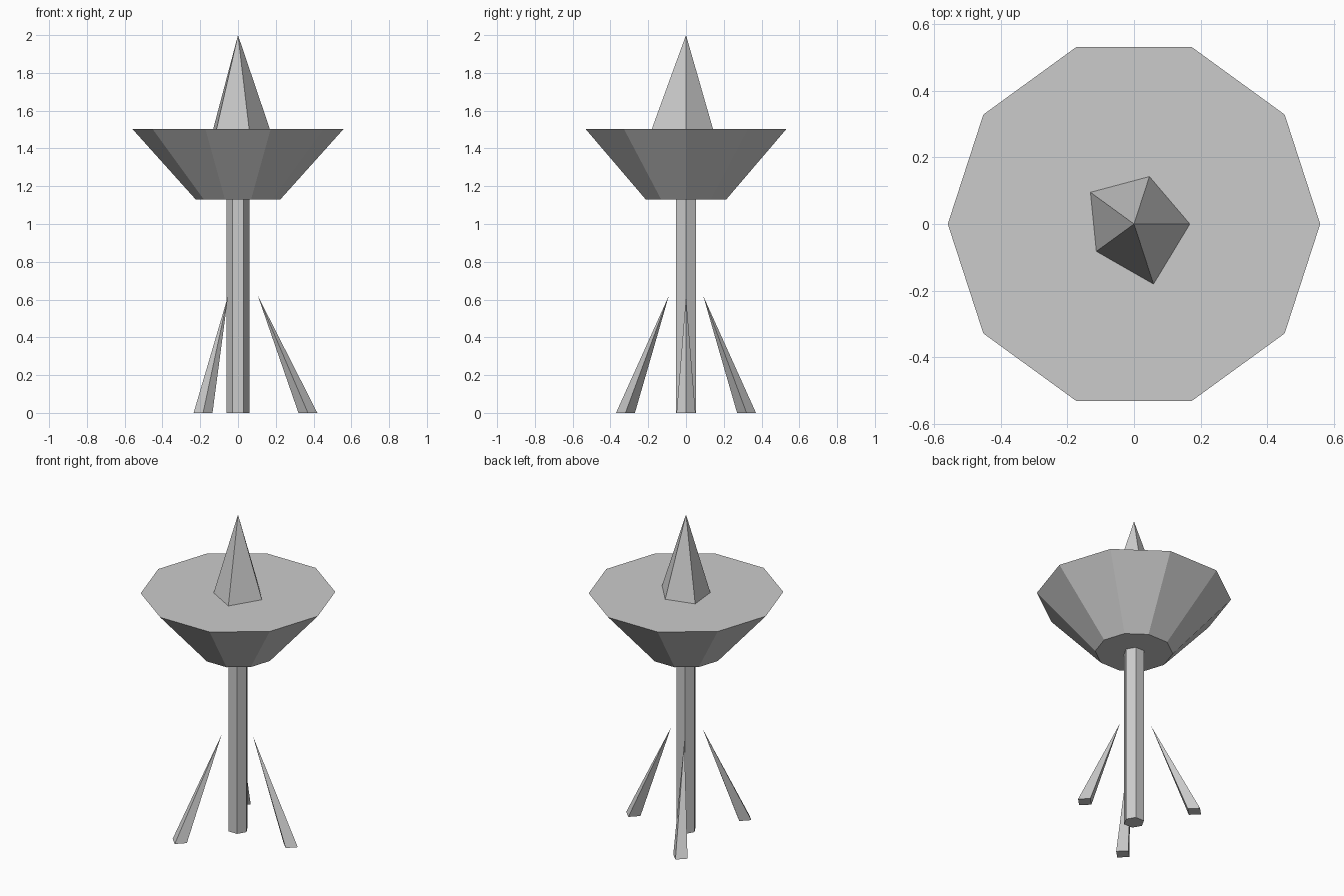
import bpy
from math import cos, sin, radians, tau

if "Cube" in bpy.data.objects:
    bpy.data.objects.remove(bpy.data.objects["Cube"])


def ring(radii, z, cx=0, cy=0):
    """Closed ring of points, one per radius, starting on +x."""
    n = len(radii)
    return [(cx + r * cos(tau * i / n), cy + r * sin(tau * i / n), z)
            for i, r in enumerate(radii)]


def add_mesh(name, verts, faces):
    mesh = bpy.data.meshes.new(name)
    mesh.from_pydata(verts, [], faces)
    mesh.update()
    obj = bpy.data.objects.new(name, mesh)
    bpy.context.collection.objects.link(obj)
    return obj


def frustum(name, low, high):
    """Capped solid between two rings of equal size."""
    n = len(low)
    sides = [(i, (i + 1) % n, n + (i + 1) % n, n + i) for i in range(n)]
    caps = [tuple(reversed(range(n))), tuple(range(n, 2 * n))]
    return add_mesh(name, low + high, sides + caps)


def spike(name, base, tip):
    """Capped solid from a ring to a single point."""
    n = len(base)
    sides = [(i, (i + 1) % n, n) for i in range(n)]
    return add_mesh(name, base + [tip], sides + [tuple(reversed(range(n)))])


# Hexagonal pole
frustum("pole", ring([0.06] * 6, 0), ring([0.06] * 6, 1.13))

# Ten-sided fire bowl
frustum("bowl", ring([0.224] * 10, 1.13), ring([0.56] * 10, 1.504))

# Irregular five-sided flame
spike("flame", ring([0.168, 0.15, 0.162, 0.14, 0.19], 1.504), (0, 0, 2))

# Three leaning support legs
for k in range(3):
    a = radians(120 * k)
    base = ring([0.05] * 4, 0, 0.37 * cos(a), 0.37 * sin(a))
    spike(f"leg_{k + 1}", base, (0.105 * cos(a), 0.105 * sin(a), 0.62))
